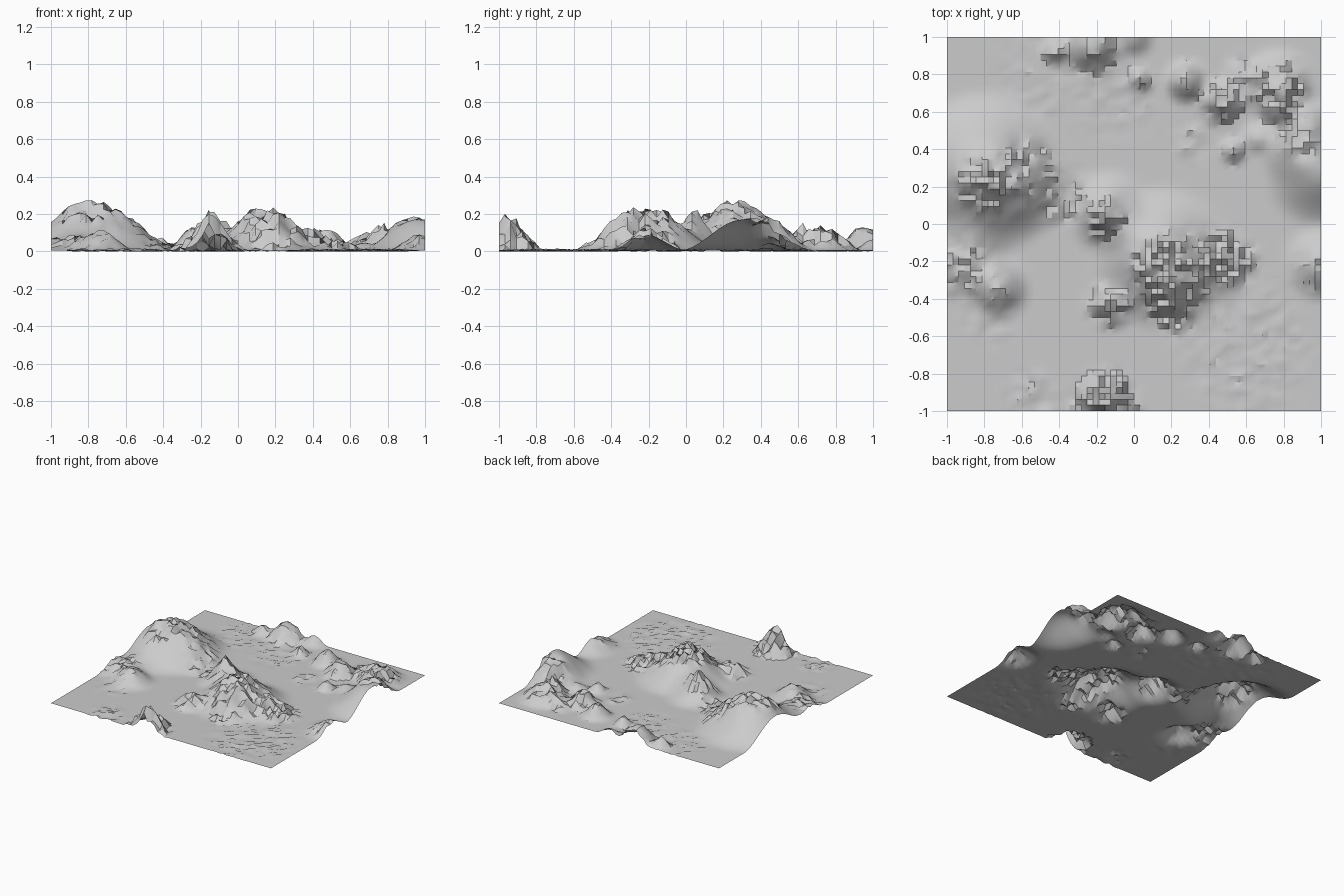
import bpy, bmesh, math, random

random.seed(7)
N = 64          # grid cells per side
BASE = 0.005    # height of the plain

# Hills: x, y, radius, height
HILLS = [
    (-0.80, 0.27, 0.46, 0.25), (-0.55, 0.20, 0.28, 0.04),
    (-0.90, -0.18, 0.26, 0.07), (-0.73, -0.34, 0.19, 0.10),
    (-0.14, 0.06, 0.24, 0.11), (-0.15, 0.03, 0.12, 0.09),
    (0.14, -0.18, 0.40, 0.20), (0.22, -0.38, 0.22, 0.06),
    (0.48, -0.20, 0.20, 0.05), (-0.13, -0.43, 0.15, 0.08),
    (-0.15, -0.95, 0.20, 0.12), (-0.15, -0.95, 0.08, 0.06),
    (1.00, 0.30, 0.34, 0.165),
    (0.84, 0.42, 0.22, 0.05), (1.00, -0.21, 0.22, 0.08),
    (0.77, 0.74, 0.22, 0.11), (0.77, 0.60, 0.10, 0.09),
    (0.47, 0.65, 0.15, 0.10), (0.92, 0.52, 0.18, 0.07),
    (0.62, 0.78, 0.14, 0.03), (0.66, 0.46, 0.10, 0.04),
    (0.53, 0.39, 0.08, 0.07), (0.28, 0.76, 0.13, 0.11),
    (0.03, 0.77, 0.08, 0.07), (-0.22, 0.95, 0.18, 0.13),
    (-0.42, 0.92, 0.08, 0.08), (0.00, 1.00, 0.12, 0.06),
]

# Rocky patches: x, y, radius, roughness
ROCKS = [
    (-0.77, 0.22, 0.26, 0.045), (-0.60, 0.28, 0.26, 0.035),
    (-0.38, 0.15, 0.20, 0.035), (-0.92, -0.22, 0.22, 0.03),
    (-0.73, -0.35, 0.12, 0.02), (-0.16, 0.03, 0.16, 0.06),
    (0.20, -0.26, 0.30, 0.06), (0.22, -0.45, 0.18, 0.05),
    (0.48, -0.20, 0.22, 0.06), (-0.13, -0.43, 0.15, 0.05),
    (-0.15, -0.95, 0.22, 0.07), (0.77, 0.73, 0.20, 0.055),
    (0.48, 0.66, 0.16, 0.05), (0.90, 0.48, 0.18, 0.045),
    (0.58, 0.80, 0.14, 0.03), (0.95, -0.27, 0.14, 0.03),
    (0.31, 0.43, 0.12, 0.03), (-0.22, 0.93, 0.25, 0.02),
    (0.28, 0.76, 0.12, 0.02), (0.60, -0.65, 0.45, 0.018),
    (-0.50, 0.80, 0.30, 0.014), (-0.10, 0.68, 0.28, 0.018),
    (-0.55, -0.92, 0.18, 0.025), (-0.78, -0.48, 0.20, 0.018),
]


def dome(x, y, cx, cy, r):
    """Cosine bump from 1 at the centre to 0 at radius r."""
    d = math.hypot(x - cx, y - cy) / r
    return 0.5 + 0.5 * math.cos(math.pi * d) if d < 1 else 0.0


def height(x, y):
    z = sum(h * dome(x, y, cx, cy, r) for cx, cy, r, h in HILLS)
    rough = max(a * min(1, 2.5 * dome(x, y, cx, cy, r)) for cx, cy, r, a in ROCKS)
    return max(0.0, BASE + min(z, 0.26) + rough * random.uniform(-0.6, 0.6))


# Terrain sheet
bm = bmesh.new()
bmesh.ops.create_grid(bm, x_segments=N, y_segments=N, size=1)
for v in bm.verts:
    v.co.z = height(v.co.x, v.co.y)
mesh = bpy.data.meshes.new("terrain")
bm.to_mesh(mesh)
bm.free()
terrain = bpy.data.objects.new("terrain", mesh)
bpy.context.collection.objects.link(terrain)
bpy.context.view_layer.objects.active = terrain
terrain.select_set(True)
bpy.ops.object.shade_smooth_by_angle(angle=math.radians(30))
